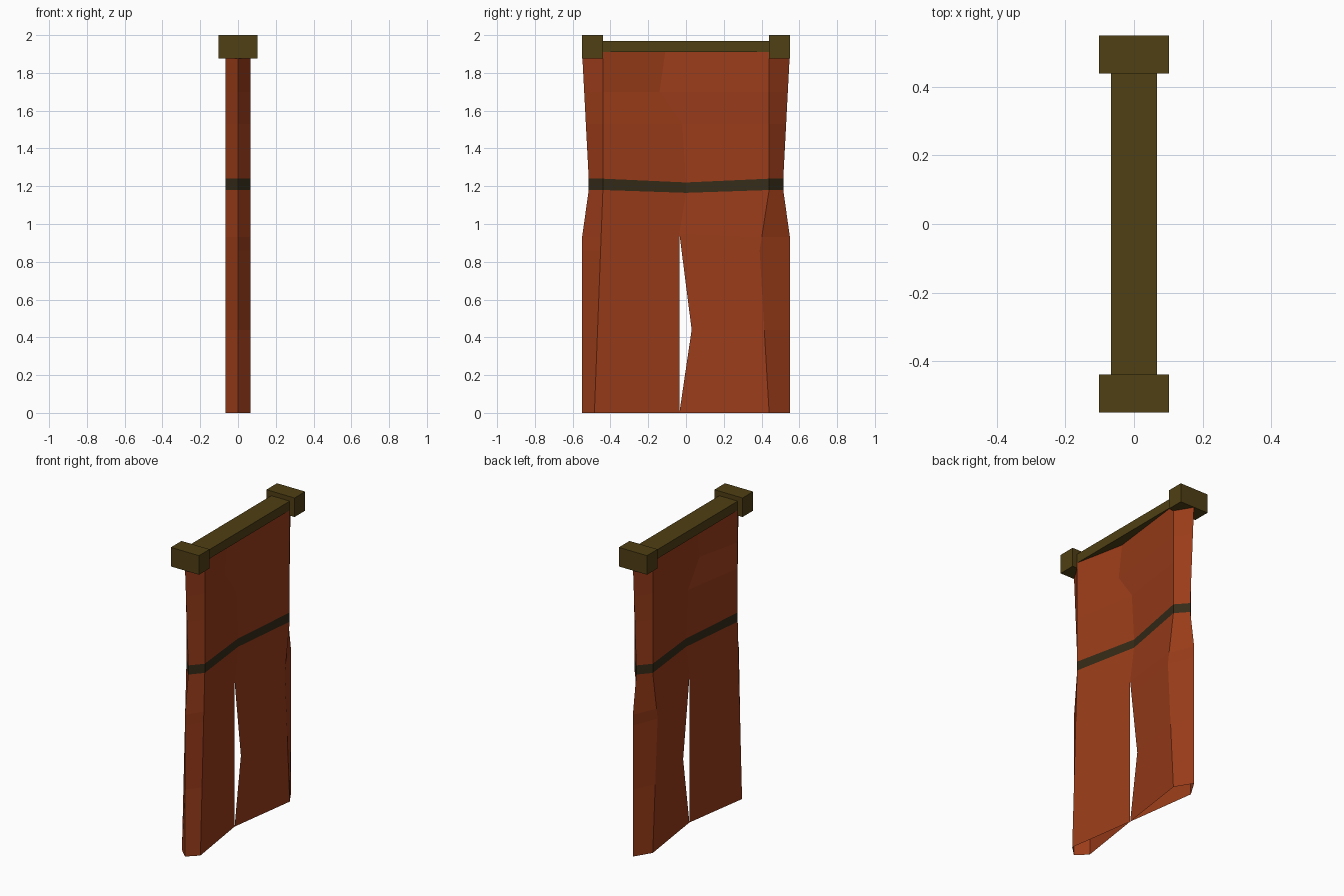
import bpy

if "Cube" in bpy.data.objects:
    bpy.data.objects.remove(bpy.data.objects["Cube"])

HALF = 0.067  # half thickness of the hanging at its fullest folds


def material(name, rgb):
    m = bpy.data.materials.new(name)
    m.diffuse_color = (*rgb, 1)
    m.use_nodes = True
    m.node_tree.nodes["Principled BSDF"].inputs["Base Color"].default_value = m.diffuse_color
    return m


RUST = material("rust_cloth", (0.32, 0.045, 0.010))
OLIVE = material("olive_wood", (0.080, 0.050, 0.007))
DARK = material("dark_cord", (0.035, 0.024, 0.009))


def box(name, y0, y1, z0, z1, half_x, mat):
    bpy.ops.mesh.primitive_cube_add(size=1, location=(0, (y0 + y1) / 2, (z0 + z1) / 2))
    ob = bpy.context.object
    ob.name = name
    ob.scale = (2 * half_x, y1 - y0, z1 - z0)
    bpy.ops.object.transform_apply(location=False, rotation=False, scale=True)
    ob.data.materials.append(mat)


def at(path, z):
    """y of a fold line at height z; path holds (z, y) pairs, rising."""
    for (z0, y0), (z1, y1) in zip(path, path[1:]):
        if z <= z1:
            return y0 + (y1 - y0) * (z - z0) / (z1 - z0)
    return path[-1][1]


# Fold lines: outer edges, full folds and the pinched middle
OUT_L = [(0, -0.55), (0.93, -0.55), (1.18, -0.515), (1.24, -0.515), (1.91, -0.55)]
OUT_R = [(z, -y) for z, y in OUT_L]
FOLD_L = [(0, -0.485), (1.18, -0.44), (1.91, -0.44)]
FOLD_R = [(0, 0.44), (0.86, 0.39), (1.18, 0.44), (1.91, 0.44)]
MID = [(0, -0.035), (0.95, -0.035), (1.165, 0), (1.24, 0),
       (1.53, -0.02), (1.70, -0.14), (1.91, -0.11)]
SLIT = [(0, -0.035), (0.44, 0.03), (0.95, -0.035), (1.165, 0)]


def ring(z, left, right, mid_z):
    """Closed cross-section at height z, pinched to nothing in the middle."""
    half = []
    if left:
        half += [(0, at(OUT_L, z), z), (HALF, at(FOLD_L, z), z)]
    if left or right:
        path = MID if left else SLIT
        half.append((0, at(path, mid_z), mid_z))
    if right:
        half += [(HALF, at(FOLD_R, z), z), (0, at(OUT_R, z), z)]
    back = [(-x, y, h) for x, y, h in reversed(half[1:-1])]
    return half + back


def sheet(name, levels, mat, left=True, right=True):
    """Skin the cross-sections at the (z, middle z) levels, open at both ends."""
    rings = [ring(z, left, right, m) for z, m in levels]
    n = len(rings[0])
    verts = [v for r in rings for v in r]
    faces = [(k * n + i, k * n + (i + 1) % n, (k + 1) * n + (i + 1) % n, (k + 1) * n + i)
             for k in range(len(rings) - 1) for i in range(n)]
    me = bpy.data.meshes.new(name)
    me.from_pydata(verts, [], faces)
    me.materials.append(mat)
    bpy.context.collection.objects.link(bpy.data.objects.new(name, me))


# Cloth: joined upper part, tie band, two lower panels with the slit between
sheet("upper_curtain", [(1.24, 1.22), (1.53, 1.53), (1.70, 1.70), (1.91, 1.91)], RUST)
sheet("tie_band", [(1.18, 1.165), (1.24, 1.22)], DARK)
lower = [(0, 0), (0.44, 0.44), (0.86, 0.86), (0.93, 0.95), (1.18, 1.165)]
sheet("lower_panel_left", lower, RUST, right=False)
sheet("lower_panel_right", lower, RUST, left=False)

# Rail and its end blocks
box("rail", -0.44, 0.44, 1.91, 1.97, HALF, OLIVE)
for side, y0 in (("front", -0.55), ("back", 0.44)):
    box("end_block_" + side, y0, y0 + 0.11, 1.875, 2.0, 0.102, OLIVE)
